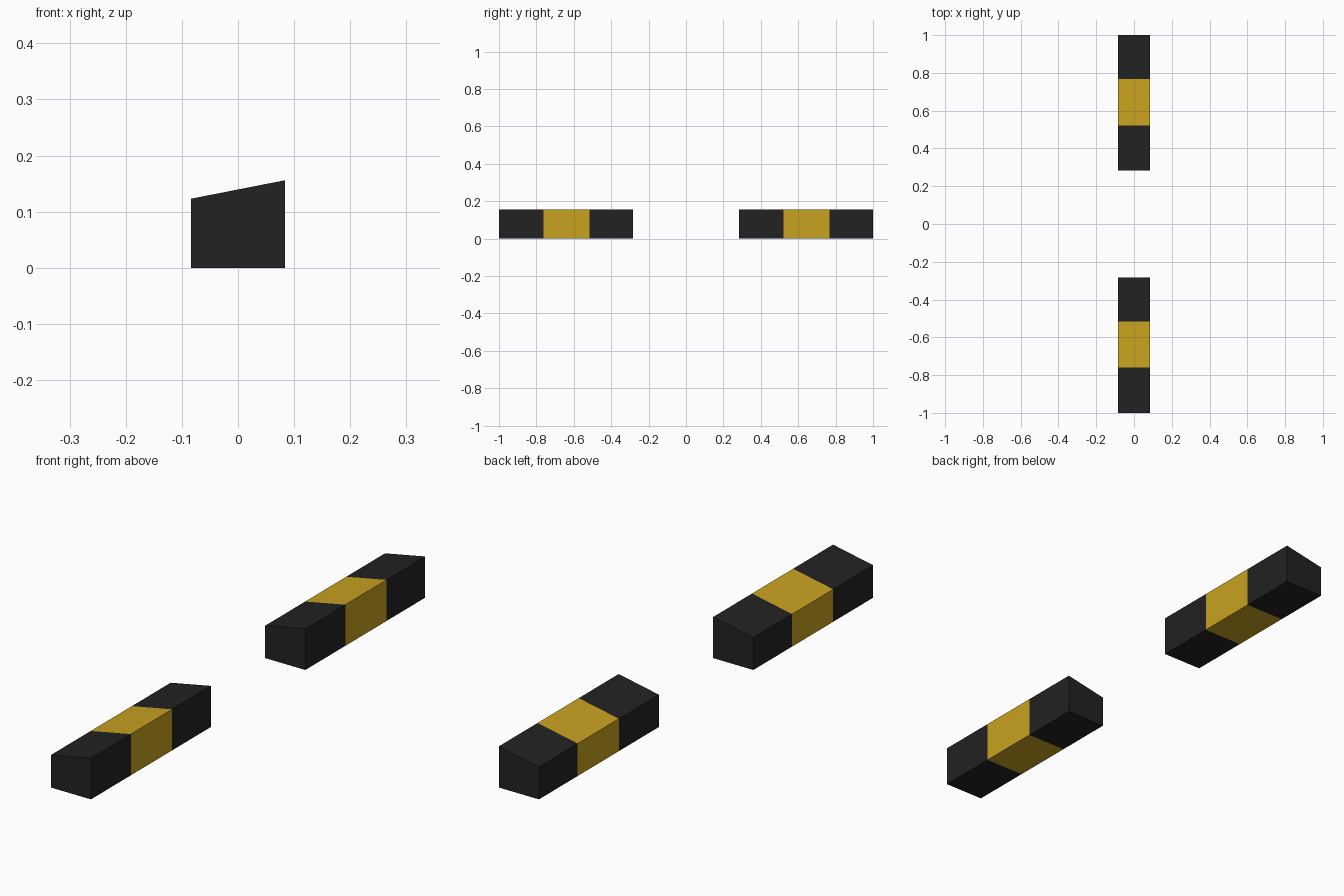
import bpy
import bmesh

cube = bpy.data.objects.get("Cube")
if cube:
    bpy.data.objects.remove(cube, do_unlink=True)


def make_material(name, colour):
    mat = bpy.data.materials.new(name)
    mat.use_nodes = True
    mat.diffuse_color = colour
    bsdf = next(n for n in mat.node_tree.nodes if n.type == "BSDF_PRINCIPLED")
    bsdf.inputs["Base Color"].default_value = colour
    bsdf.inputs["Roughness"].default_value = 0.8
    return mat


black = make_material("black_rubber", (0.016, 0.016, 0.016, 1))
yellow = make_material("safety_yellow", (0.584, 0.362, 0.015, 1))

# Cross-section (x, z) with a sloping top, and the band edges along the bar
half_width = 0.084
profile = [(-half_width, 0), (half_width, 0), (half_width, 0.156), (-half_width, 0.123)]
band_edges = [0, 0.239, 0.485, 0.717]


def make_bar(name, start):
    """Loft the profile along y; the middle band is yellow."""
    bm = bmesh.new()
    rings = [[bm.verts.new((x, start + d, z)) for x, z in profile] for d in band_edges]
    for band, (a, b) in enumerate(zip(rings, rings[1:])):
        for i in range(len(profile)):
            j = (i + 1) % len(profile)
            face = bm.faces.new((a[i], a[j], b[j], b[i]))
            face.material_index = band % 2
    bm.faces.new(rings[0])
    bm.faces.new(rings[-1])
    bmesh.ops.recalc_face_normals(bm, faces=bm.faces)
    mesh = bpy.data.meshes.new(name)
    bm.to_mesh(mesh)
    bm.free()
    mesh.materials.append(black)
    mesh.materials.append(yellow)
    bpy.context.collection.objects.link(bpy.data.objects.new(name, mesh))


# Two identical wheel stop bars in line
make_bar("front_stop_bar", -1)
make_bar("back_stop_bar", 1 - band_edges[-1])
